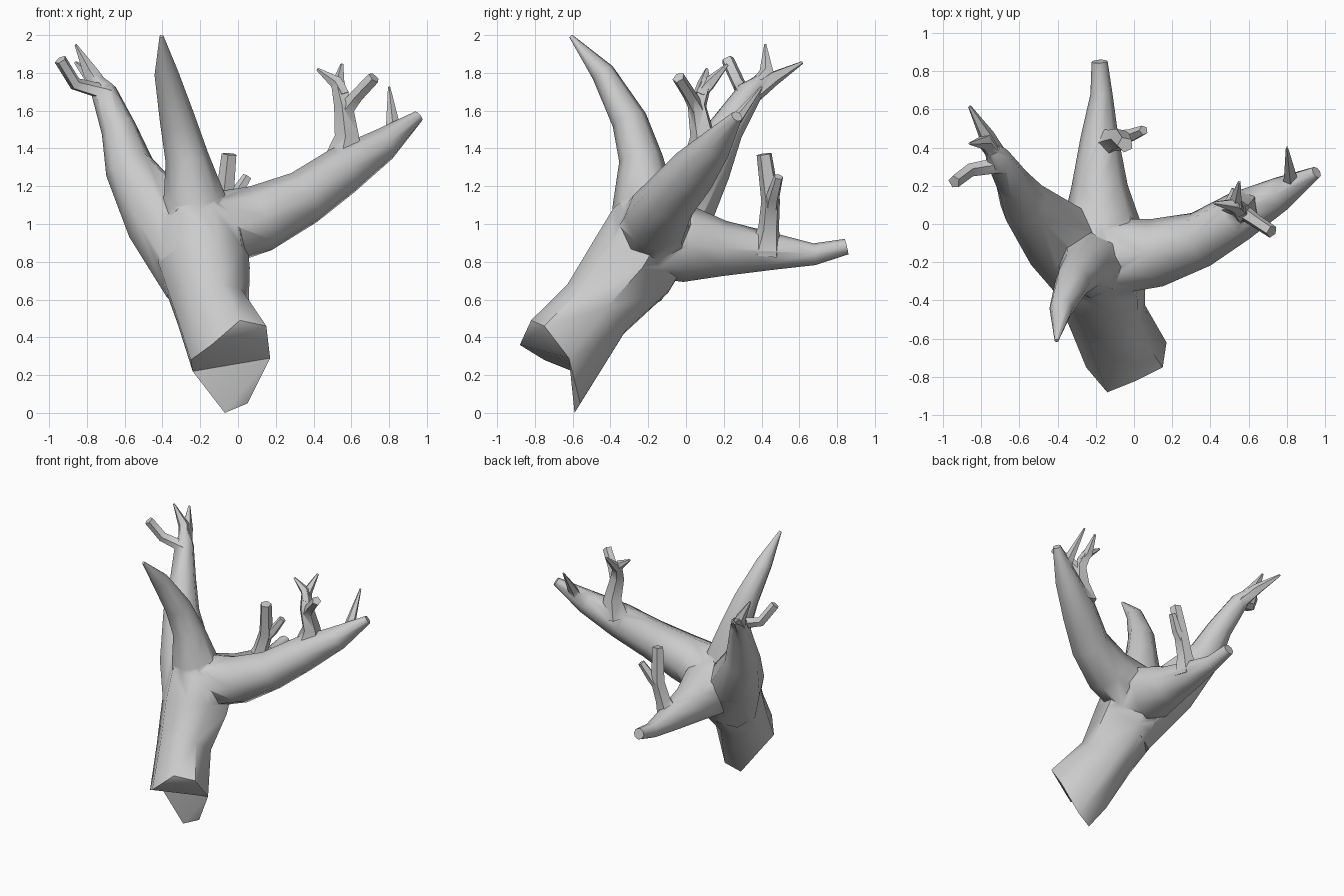
import bpy, bmesh
from mathutils import Vector

if "Cube" in bpy.data.objects:
    bpy.data.objects.remove(bpy.data.objects["Cube"])


def finish(name, bm):
    bmesh.ops.recalc_face_normals(bm, faces=bm.faces)
    me = bpy.data.meshes.new(name)
    bm.to_mesh(me)
    bm.free()
    ob = bpy.data.objects.new(name, me)
    bpy.context.collection.objects.link(ob)
    return ob


def loft(bm, first, stations):
    """Carry a start ring along stations (x, y, z, radius); returns the first and last ring."""
    n = len(first)
    c0 = sum((v.co for v in first), Vector()) / n
    dirs = [v.co - c0 for v in first]
    pts = [c0] + [Vector(s[:3]) for s in stations]
    ring = first
    for i, s in enumerate(stations, 1):
        a = (pts[i] - pts[i - 1]).normalized()
        b = (pts[i + 1] - pts[i]).normalized() if i < len(stations) else a
        t = (a + b).normalized()
        dirs = [(d - t * d.dot(t)).normalized() for d in dirs]
        new = [bm.verts.new(pts[i] + d * s[3]) for d in dirs]
        for k in range(n):
            j = (k + 1) % n
            bm.faces.new((ring[k], ring[j], new[j], new[k]))
        ring = new
    bm.faces.new(ring)


def tube(name, sides, stations):
    bm = bmesh.new()
    p = [Vector(s[:3]) for s in stations]
    t = (p[1] - p[0]).normalized()
    u = t.orthogonal().normalized()
    w = t.cross(u)
    from_angle = [6.28318 * k / sides for k in range(sides)]
    import math
    ring = [bm.verts.new(p[0] + (u * math.cos(a) + w * math.sin(a)) * stations[0][3])
            for a in from_angle]
    bm.faces.new(ring)
    loft(bm, ring, [(*s[:3], s[3] * 1.05) for s in stations[1:]])
    return finish(name, bm)


# trunk with jagged broken base
bm = bmesh.new()
base = [(-.14, -.88, .36), (.01, -.82, .49), (.15, -.75, .46), (.17, -.62, .29),
        (.05, -.56, .05), (-.07, -.59, 0), (-.24, -.6, .22), (-.25, -.75, .28)]
b = [bm.verts.new(p) for p in base]
for f in ((0, 3, 6), (0, 6, 7), (0, 2, 3), (0, 1, 2), (3, 4, 5), (3, 5, 6)):
    bm.faces.new([b[i] for i in f])
loft(bm, b, [(-.14, -.48, .55, .205), (-.18, -.29, .78, .25),
             (-.2, -.17, .98, .25), (-.2, -.13, 1.1, .19)])
trunk = finish("tree_stump", bm)

# main branches
parts = [
    tube("left_branch", 8, [(-.2, -.3, .7, .2), (-.4, -.07, 1.02, .19), (-.575, .11, 1.3, .125),
                            (-.63, .21, 1.5, .09), (-.71, .34, 1.7, .065), (-.74, .39, 1.75, .04)]),
    tube("front_branch", 8, [(-.2, -.2, .9, .2), (-.23, -.22, 1.12, .16), (-.27, -.24, 1.35, .11),
                             (-.32, -.3, 1.55, .09), (-.38, -.44, 1.8, .06), (-.405, -.61, 1.995, .01)]),
    tube("back_branch", 8, [(-.17, -.15, .93, .22), (-.17, .02, .89, .19), (-.18, .2, .87, .14),
                            (-.18, .45, .855, .095), (-.17, .68, .84, .055), (-.18, .85, .88, .04)]),
    tube("right_branch", 8, [(-.12, -.17, .97, .2), (.12, -.15, 1.03, .17), (.35, -.08, 1.14, .14),
                             (.55, .04, 1.28, .125), (.77, .16, 1.42, .085), (.955, .27, 1.57, .03)]),
]

# twigs
twigs = [
    [(-.7, .33, 1.68, .05), (-.78, .43, 1.8, .04), (-.86, .42, 1.95, .006)],
    [(-.7, .33, 1.67, .055), (-.77, .46, 1.77, .04), (-.86, .615, 1.855, .008)],
    [(-.68, .31, 1.69, .045), (-.86, .28, 1.74, .035), (-.94, .22, 1.87, .033)],
    [(-.15, .42, .85, .09), (-.11, .44, .98, .055), (-.07, .45, 1.12, .05), (-.045, .415, 1.37, .04)],
    [(-.09, .45, 1.06, .04), (-.02, .46, 1.14, .035), (.05, .49, 1.25, .025)],
    [(.56, .09, 1.33, .11), (.58, .09, 1.47, .065), (.56, .06, 1.63, .05), (.53, .1, 1.74, .035)],
    [(.56, .07, 1.68, .035), (.52, .1, 1.75, .035), (.42, .11, 1.82, .008)],
    [(.55, .07, 1.68, .035), (.53, .12, 1.74, .035), (.55, .22, 1.845, .008)],
    [(.56, .07, 1.59, .045), (.63, .02, 1.68, .035), (.72, -.04, 1.775, .033)],
    [(.82, .2, 1.45, .05), (.82, .25, 1.53, .035), (.80, .4, 1.725, .006)],
]
parts += [tube("twig", 5, t) for t in twigs]

# merge everything into one skin
bpy.context.view_layer.objects.active = trunk
for ob in parts:
    m = trunk.modifiers.new("union", "BOOLEAN")
    m.operation, m.solver, m.object = "UNION", "EXACT", ob
    bpy.ops.object.modifier_apply(modifier=m.name)
    bpy.data.objects.remove(ob, do_unlink=True)

bpy.ops.object.select_all(action="DESELECT")
trunk.select_set(True)
bpy.ops.object.shade_smooth_by_angle(angle=0.9)
